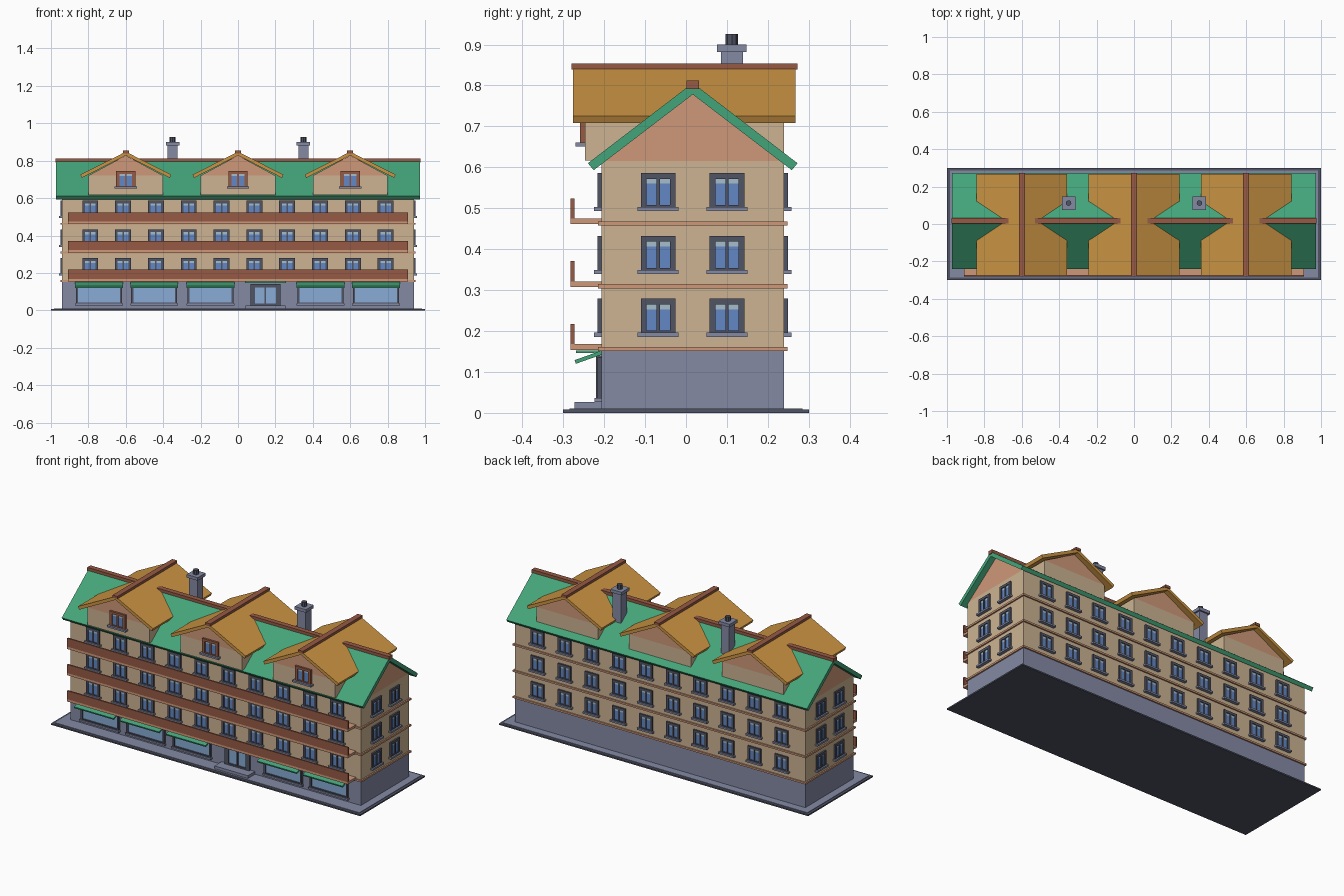
import bpy, bmesh, math
from mathutils import Matrix, Vector

if "Cube" in bpy.data.objects:
    bpy.data.objects.remove(bpy.data.objects["Cube"], do_unlink=True)


def material(name, rgb):
    lin = [(c / 255 / 12.92 if c < 11 else ((c / 255 + 0.055) / 1.055) ** 2.4) for c in rgb] + [1]
    m = bpy.data.materials.new(name)
    m.use_nodes = True
    m.diffuse_color = lin
    m.node_tree.nodes["Principled BSDF"].inputs["Base Color"].default_value = lin
    return m


DARK = material("dark slate", (80, 83, 99))
SLATE = material("slate", (132, 138, 164))
BEIGE = material("beige", (205, 180, 146))
SALMON = material("salmon", (206, 152, 121))
GREEN = material("green", (68, 165, 122))
ORANGE = material("orange", (203, 148, 67))
BROWN = material("brown", (150, 90, 68))
GLASS = material("window blue", (98, 135, 195))
SHOP = material("shop glass", (136, 171, 214))
PALE = material("pale glass", (166, 190, 203))


def finish(name, bm, mat):
    bmesh.ops.recalc_face_normals(bm, faces=bm.faces)
    mesh = bpy.data.meshes.new(name)
    bm.to_mesh(mesh)
    bm.free()
    mesh.materials.append(mat)
    obj = bpy.data.objects.new(name, mesh)
    bpy.context.collection.objects.link(obj)
    return obj


HERE = [Matrix()]


def boxes(name, mat, spans, places=HERE):
    """Boxes given as (x0, x1, y0, y1, z0, z1), repeated at each placement."""
    bm = bmesh.new()
    for place in places:
        for x0, x1, y0, y1, z0, z1 in spans:
            size = Matrix.Diagonal((x1 - x0, y1 - y0, z1 - z0, 1))
            mid = Matrix.Translation(((x0 + x1) / 2, (y0 + y1) / 2, (z0 + z1) / 2))
            bmesh.ops.create_cube(bm, size=1, matrix=place @ mid @ size)
    return finish(name, bm, mat)


def prism(name, mat, profile, a, b, axis="x", places=HERE):
    """Extrude a (side, z) profile from a to b along the x or y axis."""
    bm = bmesh.new()
    for place in places:
        ends = []
        for t in (a, b):
            pts = [(t, s, z) if axis == "x" else (s, t, z) for s, z in profile]
            ends.append([bm.verts.new(place @ Vector(p)) for p in pts])
        bm.faces.new(ends[0])
        bm.faces.new(ends[1])
        for i in range(len(profile)):
            j = (i + 1) % len(profile)
            bm.faces.new((ends[0][i], ends[0][j], ends[1][j], ends[1][i]))
    return finish(name, bm, mat)


def shift(x=0, y=0, z=0):
    return Matrix.Translation((x, y, z))


FRONT, BACK, SIDE = -0.207, 0.24, 0.94
MID = (FRONT + BACK) / 2
FLOOR = 0.1535
floors = [shift(z=FLOOR * i) for i in range(3)]

# Ground slab and walls
boxes("ground_slab", DARK, [(-1, 1, -0.3, 0.3, 0, 0.008)])
boxes("pavement", SLATE, [(-0.985, 0.985, -0.285, 0.285, 0.006, 0.011)])
boxes("ground_floor", SLATE, [(-SIDE, SIDE, FRONT, BACK, 0.01, 0.152)])
boxes("upper_walls", BEIGE, [(-SIDE, SIDE, FRONT, BACK, 0.152, 0.615)])
prism("gable_walls", SALMON, [(FRONT, 0.615), (BACK, 0.615), (MID, 0.785)], -SIDE, SIDE)

# Floor bands and balconies
boxes("floor_bands", SALMON, [(-0.948, 0.948, FRONT - 0.008, BACK + 0.008, 0.151, 0.161)], floors)
boxes("balcony_slabs", SALMON, [(-0.908, 0.908, -0.282, FRONT, 0.154, 0.168)], floors)
boxes("balcony_parapets", BROWN, [(-0.908, 0.908, -0.282, -0.273, 0.167, 0.217)], floors)

# Main roof
prism("main_roof", GREEN,
      [(MID - 0.256, 0.61), (MID, 0.806), (MID + 0.256, 0.61),
       (MID + 0.242, 0.593), (MID, 0.778), (MID - 0.242, 0.593)], -0.973, 0.973)
boxes("main_ridge_cap", BROWN, [(-0.977, 0.977, MID - 0.015, MID + 0.015, 0.791, 0.812)])

# Dormers running through the roof
dormers = [shift(x) for x in (-0.6, 0, 0.6)]
boxes("dormer_walls", BEIGE, [(-0.2, 0.2, -0.247, BACK, 0.617, 0.72)], dormers)
prism("dormer_gables", SALMON, [(-0.2, 0.72), (0.2, 0.72), (0, 0.828)],
      -0.247, BACK, "y", dormers)
prism("dormer_roofs", ORANGE,
      [(-0.243, 0.725), (0, 0.848), (0.243, 0.725), (0.235, 0.708), (0, 0.828), (-0.235, 0.708)],
      -0.276, 0.268, "y", dormers)
boxes("dormer_ridge_caps", BROWN, [(-0.016, 0.016, -0.28, 0.272, 0.839, 0.854)], dormers)


# Windows: local x runs along the wall, -y points outward, z from the centre
def windows(name, places, frame_mat):
    w, h = 0.0425, 0.042
    boxes(name + "_frames", frame_mat,
          [(-w, -w + 0.014, -0.009, 0, -h, h), (w - 0.014, w, -0.009, 0, -h, h),
           (-w, w, -0.009, 0, h - 0.014, h), (-w, w, -0.009, 0, -h, -h + 0.006),
           (-0.004, 0.004, -0.009, 0, -h, h)], places)
    boxes(name + "_glass", GLASS, [(-0.03, 0.03, -0.004, 0, -0.038, 0.016)], places)
    boxes(name + "_top_panes", PALE, [(-0.03, 0.03, -0.004, 0, 0.016, 0.03)], places)
    boxes(name + "_sills", SLATE, [(-0.05, 0.05, -0.018, 0, -0.051, -0.041)], places)


columns = [-0.79 + 0.1755 * i for i in range(10)]
turn = lambda deg: Matrix.Rotation(math.radians(deg), 4, "Z")
rows = [0.237 + FLOOR * i for i in range(3)]
windows("front_window", [shift(x, FRONT, z) for x in columns for z in rows], DARK)
windows("back_window", [shift(x, BACK, z) @ turn(180) for x in columns for z in rows], DARK)
windows("side_window", [shift(s * SIDE, y, z) @ turn(s * 90)
                        for s in (-1, 1) for y in (-0.068, 0.1) for z in rows], DARK)
windows("dormer_window", [d @ shift(0, -0.247, 0.702) @ Matrix.Diagonal((1.2, 1.3, 1, 1))
                          for d in dormers], BROWN)

# Shop fronts with sloping awnings
shops = [shift(x, FRONT) for x in (-0.743, -0.448, -0.148, 0.442, 0.738)]
boxes("shop_frames", DARK,
      [(-0.123, -0.112, -0.011, 0, 0.03, 0.135), (0.112, 0.123, -0.011, 0, 0.03, 0.135),
       (-0.123, 0.123, -0.011, 0, 0.122, 0.135), (-0.123, 0.123, -0.011, 0, 0.03, 0.042)], shops)
boxes("shop_glass", SHOP, [(-0.113, 0.113, -0.004, 0, 0.04, 0.124)], shops)
boxes("shop_sills", SLATE, [(-0.128, 0.128, -0.017, 0, 0.026, 0.036)], shops)
prism("shop_awnings", GREEN, [(0, 0.142), (0, 0.152), (-0.065, 0.129), (-0.062, 0.12)],
      -0.128, 0.128, "x", shops)

# Entrance
door = [shift(0.147, FRONT)]
boxes("door_frame", DARK,
      [(-0.08, -0.056, -0.013, 0, 0.02, 0.14), (0.056, 0.08, -0.013, 0, 0.02, 0.14),
       (-0.08, 0.08, -0.013, 0, 0.122, 0.14), (-0.08, 0.08, -0.013, 0, 0.02, 0.036),
       (-0.004, 0.004, -0.011, 0, 0.03, 0.13)], door)
boxes("door_glass", SHOP, [(-0.06, 0.06, -0.005, 0, 0.03, 0.125)], door)
boxes("door_canopy", GREEN, [(-0.11, 0.11, -0.062, 0, 0.146, 0.153)], door)
boxes("door_step", SLATE, [(-0.108, 0.108, -0.066, 0, 0.01, 0.027)], door)

# Chimneys
stacks = [shift(x, 0.112) for x in (-0.35, 0.35)]
boxes("chimney_stacks", SLATE, [(-0.027, 0.027, -0.027, 0.027, 0.68, 0.884)], stacks)
boxes("chimney_caps", SLATE, [(-0.036, 0.036, -0.036, 0.036, 0.882, 0.9)], stacks)
bm = bmesh.new()
for place in stacks:
    bmesh.ops.create_cone(bm, cap_ends=True, segments=8, radius1=0.015, radius2=0.015,
                          depth=0.027, matrix=place @ shift(z=0.912))
finish("chimney_pots", bm, DARK)
